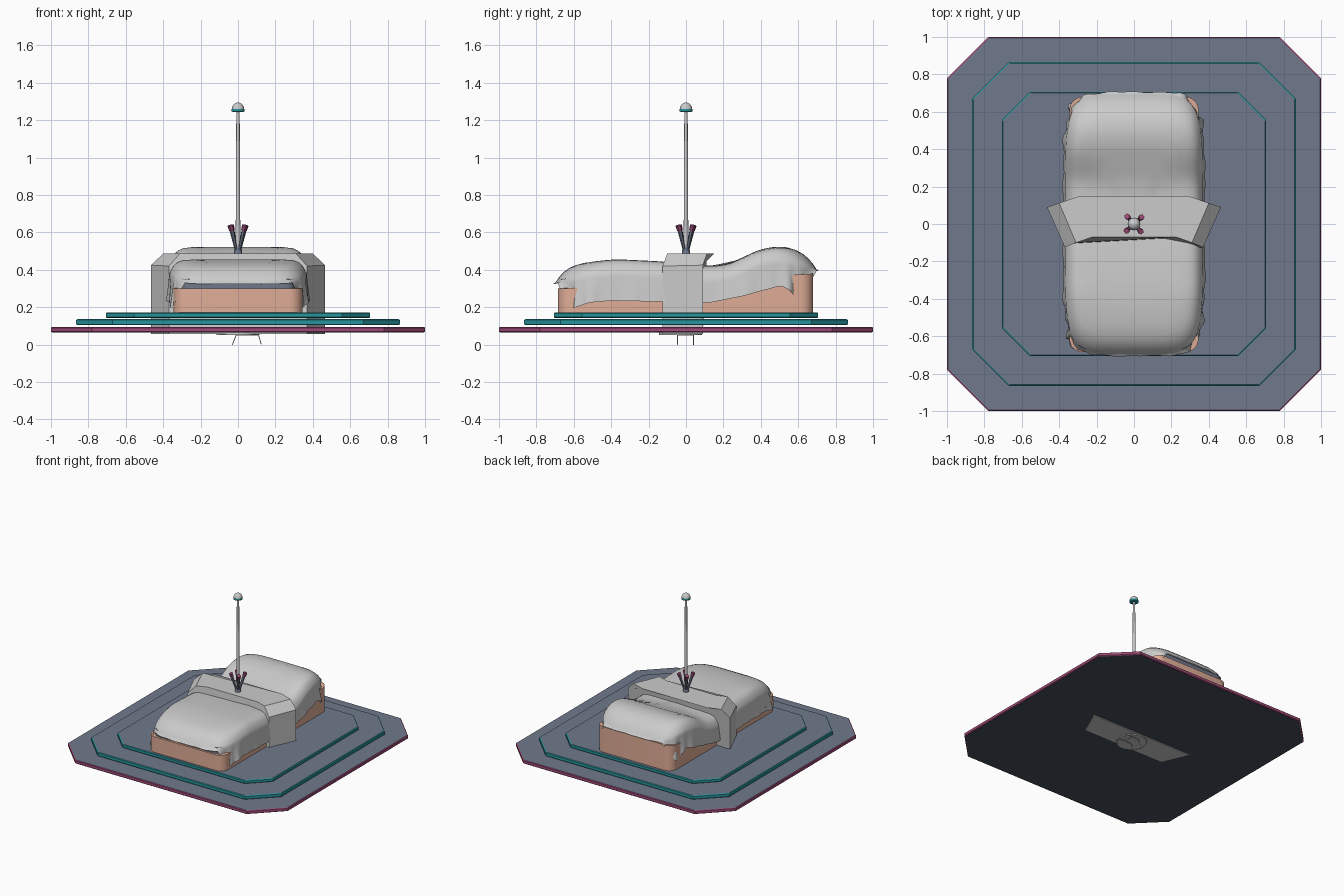
import bpy, bmesh, math
from mathutils import Vector

if "Cube" in bpy.data.objects:
    bpy.data.objects.remove(bpy.data.objects["Cube"])


def mat(name, rgb):
    m = bpy.data.materials.new(name)
    m.diffuse_color = (*rgb, 1)
    m.use_nodes = True
    m.node_tree.nodes["Principled BSDF"].inputs["Base Color"].default_value = m.diffuse_color
    return m


SLATE = mat("slate", (0.16, 0.19, 0.26))
TEAL = mat("teal", (0.02, 0.30, 0.33))
PINK = mat("pink", (0.35, 0.07, 0.19))
PEACH = mat("peach", (0.75, 0.42, 0.31))
DARK = mat("dark", (0.06, 0.075, 0.095))


def make(name, verts, faces, mats=(), smooth=None):
    me = bpy.data.meshes.new(name)
    me.from_pydata([tuple(v) for v in verts], [], faces)
    bm = bmesh.new()
    bm.from_mesh(me)
    bmesh.ops.recalc_face_normals(bm, faces=bm.faces)
    bm.to_mesh(me)
    bm.free()
    ob = bpy.data.objects.new(name, me)
    bpy.context.collection.objects.link(ob)
    for m in mats:
        me.materials.append(m)
    if smooth:
        me.shade_smooth()
        me.set_sharp_from_angle(angle=math.radians(smooth))
    return ob


def loft(name, rings, mats=(), smooth=None):
    """Closed rings joined in order, with caps."""
    n = len(rings[0])
    faces = [(k * n + i, k * n + (i + 1) % n, (k + 1) * n + (i + 1) % n, (k + 1) * n + i)
             for k in range(len(rings) - 1) for i in range(n)]
    faces += [tuple(range(n)), tuple(range((len(rings) - 1) * n, len(rings) * n))]
    return make(name, [v for r in rings for v in r], faces, mats, smooth)


def lathe(name, profile, seg, mats=(), center=(0, 0), smooth=40):
    return loft(name, [[(center[0] + r * math.cos(2 * math.pi * i / seg),
                         center[1] + r * math.sin(2 * math.pi * i / seg), z)
                        for i in range(seg)] for r, z in profile], mats, smooth)


def rod(name, a, b, ra, rb, seg=8, mats=()):
    a, b = Vector(a), Vector(b)
    q = (b - a).to_track_quat('Z', 'Y')
    ring = lambda c, r: [c + q @ Vector((r * math.cos(2 * math.pi * i / seg),
                                         r * math.sin(2 * math.pi * i / seg), 0)) for i in range(seg)]
    return loft(name, [ring(a, ra), ring(b, rb)], mats, 50)


def interp(t, pts):
    """Smoothed lookup in a short profile."""
    if t <= pts[0][0]:
        return pts[0][1]
    for (a, za), (b, zb) in zip(pts, pts[1:]):
        if t <= b:
            return za + (zb - za) * (t - a) / (b - a)
    return pts[-1][1]


# Stepped octagonal platform
def plate(name, h, c, z0, z1, side, under):
    corners = [(h, -c), (h, c), (c, h), (-c, h), (-h, c), (-h, -c), (-c, -h), (c, -h)]
    e = 1 - 0.006 / h
    ob = loft(name, [[(x * s, y * s, z) for x, y in corners]
                     for z, s in ((z0, e), (z0 + .005, 1), (z1 - .005, 1), (z1, e))],
              [SLATE, side, under])
    for p in ob.data.polygons:
        p.material_index = 0 if p.normal.z > .9 else 2 if p.normal.z < -.9 else 1


plate("platform_lower", 1.0, .78, .065, .095, PINK, DARK)
plate("platform_middle", .865, .67, .104, .136, TEAL, DARK)
plate("platform_upper", .707, .555, .143, .172, TEAL, DARK)


# Rounded body under the cover
def outline(hx, y0, y1, r):
    pts = []
    for cx, cy, a0 in ((hx - r, y1 - r, 0), (-hx + r, y1 - r, 90),
                       (-hx + r, y0 + r, 180), (hx - r, y0 + r, 270)):
        for k in range(7):
            a = math.radians(a0 + 15 * k)
            pts.append((cx + r * math.cos(a), cy + r * math.sin(a)))
    return pts


def tub(name, o, bottom, top, mats):
    loft(name, [[(x, y, bottom) for x, y in o], [(x, y, interp(y, top)) for x, y in o]], mats, 40)


tub("body", outline(.345, -.685, .68, .07), .15, [(-.69, .30), (-.3, .31), (.68, .38)], [PEACH])
tub("body_top", outline(.315, -.67, .665, .07), .29, [(-.69, .35), (-.3, .37), (.2, .38), (.68, .42)], [SLATE])

# Draped cover: top rings follow a side profile, then a curtain falls to a hem
TOP = [(-.71, .405), (-.66, .42), (-.56, .438), (-.38, .457), (-.13, .445), (.08, .42), (.17, .422),
       (.24, .432), (.32, .475), (.40, .512), (.50, .527), (.57, .52), (.63, .50), (.71, .475)]
SIDE_HEM = [(-.68, .17), (-.5, .225), (-.4, .235), (.13, .225), (.3, .26), (.5, .315), (.58, .26),
            (.63, .23), (.68, .25)]
FRONT_HEM = [(0, .338), (.78, .335), (.9, .24), (1, .17)]
BACK_HEM = [(0, .41), (.7, .40), (.88, .31), (1, .25)]


def top_z(y):
    return sum(interp(y + d, TOP) for d in (-.04, -.02, 0, .02, .04)) / 5


NX, NY, N = 28, 56, 5.5
perim = ([(-1 + 2 * i / NX, -1) for i in range(NX)] + [(1, -1 + 2 * i / NY) for i in range(NY)] +
         [(1 - 2 * i / NX, 1) for i in range(NX)] + [(-1, 1 - 2 * i / NY) for i in range(NY)])
P = len(perim)
verts, faces = [(0, 0, top_z(0))], []
scales = [.2, .4, .55, .68, .78, .85, .9, .94, .97, .99, 1.0]
drops = 7
for s in scales:
    for px, py in perim:
        k = (abs(px) ** N + abs(py) ** N) ** (-1 / N)
        x, y = .368 * px * k * s, .695 * py * k * s
        verts.append((x, y, top_z(y) - .075 * s ** 14))
for j in range(1, drops + 1):
    t = j / drops
    for i, (px, py) in enumerate(perim):
        k = (abs(px) ** N + abs(py) ** N) ** (-1 / N)
        x, y = .368 * px * k, .695 * py * k
        rim = top_z(y) - .075
        if abs(px) == 1 and abs(py) < 1:
            hem = interp(y, SIDE_HEM)
        else:
            hem = interp(abs(px), FRONT_HEM if py < 0 else BACK_HEM)
        fold = .005 * math.sin(i * 1.3) + .005 * math.sin(i * .57 + 1)
        corner = min(1, abs(px * py)) ** 3
        out = 1 + t * (.012 + fold * (.4 + 2 * corner)) / .37
        hem = min(hem, rim - .012)
        verts.append((x * out, y * (1 + (out - 1) * .5), rim + (hem - rim) * t))
faces += [(0, 1 + i, 1 + (i + 1) % P) for i in range(P)]
for r in range(len(scales) + drops - 1):
    for i in range(P):
        a, b = 1 + r * P + i, 1 + r * P + (i + 1) % P
        faces.append((a, b, b + P, a + P))
make("draped_cover", verts, faces, smooth=60)

# Clamp band across the middle, wider at the back than the front
back = [(.465, .09, .058), (.465, .09, .425), (.40, .112, .487), (.29, .15, .487)]
front = [(.37, -.125, .058), (.37, -.125, .42), (.31, -.10, .487), (.225, -.07, .487)]
loft("clamp_band", [half + [(-x, y, z) for x, y, z in reversed(half)] for half in (front, back)])

# Antenna pole with capped ball
lathe("pole", [(.013, .48), (.009, 1.25)], 12)
lathe("pole_tip_band", [(.025, 1.243), (.034, 1.247), (.034, 1.26), (.03, 1.262)], 20, [TEAL])
lathe("pole_tip", [(.033 * math.cos(math.radians(a)), 1.26 + .034 * math.sin(math.radians(a)))
                   for a in (0, 20, 40, 60, 78, 89)], 20)
lathe("pole_foot", [(.022, .48), (.022, .50), (.014, .52)], 12, [SLATE])

# Four splayed prongs with coloured tips
for i in range(4):
    a = math.radians(42 + 90 * i)
    c, s = math.cos(a), math.sin(a)
    at = lambda r, z: (r * c, r * s, z)
    rod(f"prong_{i}", at(.01, .495), at(.045, .61), .007, .012, 6, [SLATE])
    rod(f"prong_tip_{i}", at(.045, .61), at(.055, .638), .014, .016, 6, [PINK])

# Underside disc and thin wire stand
lathe("under_disc", [(.115, .066), (.115, .052)], 32, center=(0, -.03))
for y in (-.045, .04):
    pts = [(-.03, y, .0), (-.01, y, .05), (.11, y, .05), (.125, y, .0)]
    for k in range(3):
        rod(f"stand_wire_{k}", pts[k], pts[k + 1], .0025, .0025, 6)
rod("stand_cross_wire", (.05, -.045, .05), (.05, .04, .05), .0025, .0025, 6)
